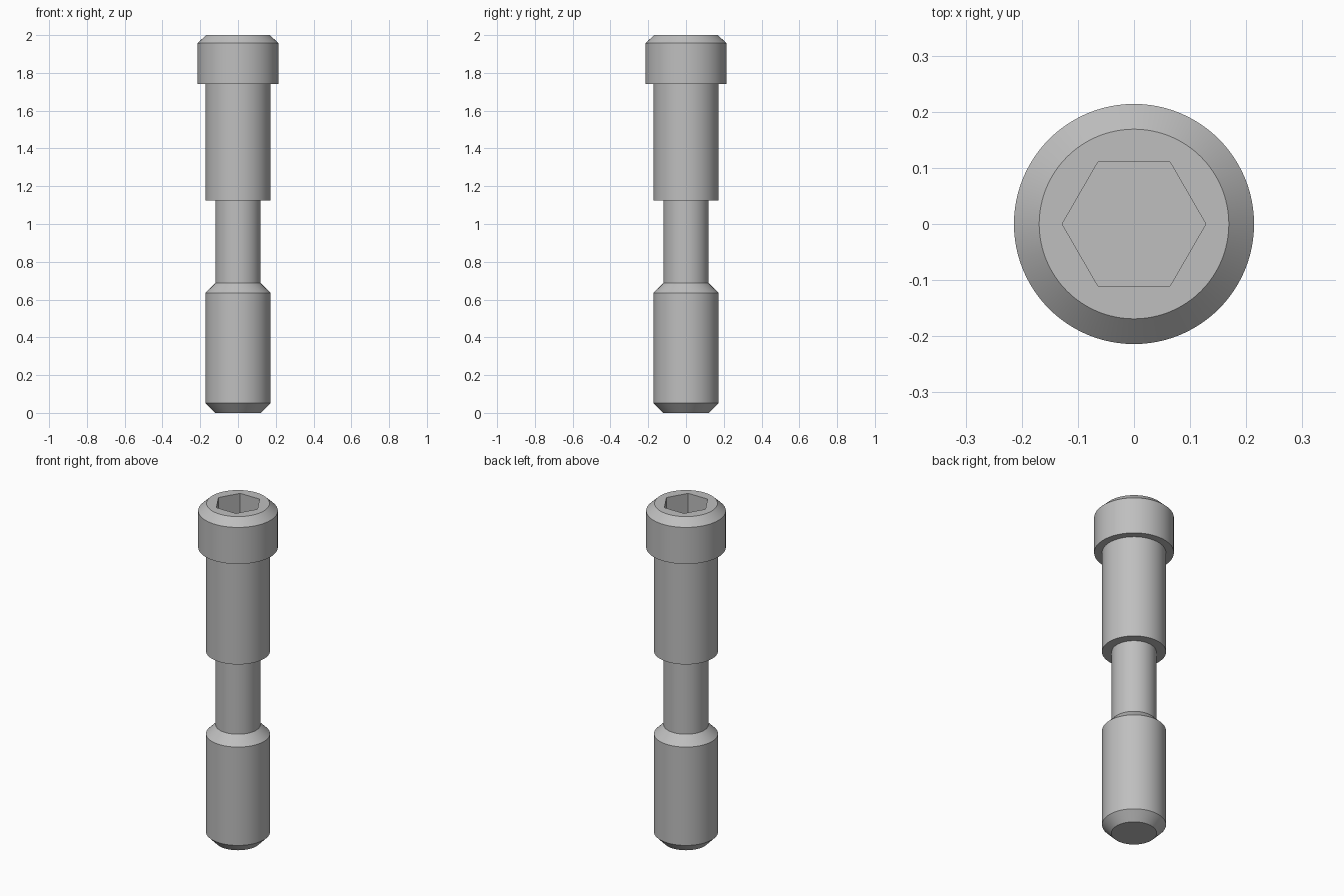
import bpy, bmesh, math

cube = bpy.data.objects.get("Cube")
if cube:
    bpy.data.objects.remove(cube, do_unlink=True)

SEGMENTS = 96
HEX_RADIUS = 0.128
SOCKET_DEPTH = 0.14

steel = bpy.data.materials.new("grey steel")
steel.use_nodes = True
colour = (0.52, 0.52, 0.52, 1)
steel.diffuse_color = colour
steel.node_tree.nodes["Principled BSDF"].inputs["Base Color"].default_value = colour

# Radius and height, from the bottom chamfer up to the head rim
profile = [
    (0.122, 0.0), (0.172, 0.052),    # tip chamfer
    (0.172, 0.635), (0.12, 0.687),   # lower body and shoulder
    (0.12, 1.125), (0.172, 1.125),   # waist and step
    (0.172, 1.74), (0.214, 1.74),    # upper body and head underside
    (0.214, 1.957), (0.169, 2.0),    # head side and rim chamfer
]

bm = bmesh.new()


def ring(radius, z, count):
    return [bm.verts.new((radius * math.cos(math.tau * i / count),
                          radius * math.sin(math.tau * i / count), z))
            for i in range(count)]


def loft(a, b):
    n = len(a)
    for i in range(n):
        j = (i + 1) % n
        bm.faces.new((a[i], a[j], b[j], b[i]))


# Turned body
rings = [ring(r, z, SEGMENTS) for r, z in profile]
for lower, upper in zip(rings, rings[1:]):
    loft(lower, upper)
bm.faces.new(reversed(rings[0]))

# Hexagonal socket: walls and floor
hex_top = ring(HEX_RADIUS, 2.0, 6)
hex_floor = ring(HEX_RADIUS, 2.0 - SOCKET_DEPTH, 6)
loft(hex_top, hex_floor)
bm.faces.new(hex_floor)

# Flat top face between the rim and the socket, one sector per hex side
rim = rings[-1]
step = SEGMENTS // 6
for k in range(6):
    arc = [rim[(k * step + i) % SEGMENTS] for i in range(step + 1)]
    bm.faces.new(arc + [hex_top[(k + 1) % 6], hex_top[k]])

bmesh.ops.recalc_face_normals(bm, faces=bm.faces)
mesh = bpy.data.meshes.new("socket_head_bolt")
bm.to_mesh(mesh)
bm.free()
mesh.materials.append(steel)

bolt = bpy.data.objects.new("socket_head_bolt", mesh)
bpy.context.collection.objects.link(bolt)
bpy.ops.object.select_all(action='DESELECT')
bolt.select_set(True)
bpy.context.view_layer.objects.active = bolt
bpy.ops.object.shade_smooth_by_angle(angle=math.radians(30))
